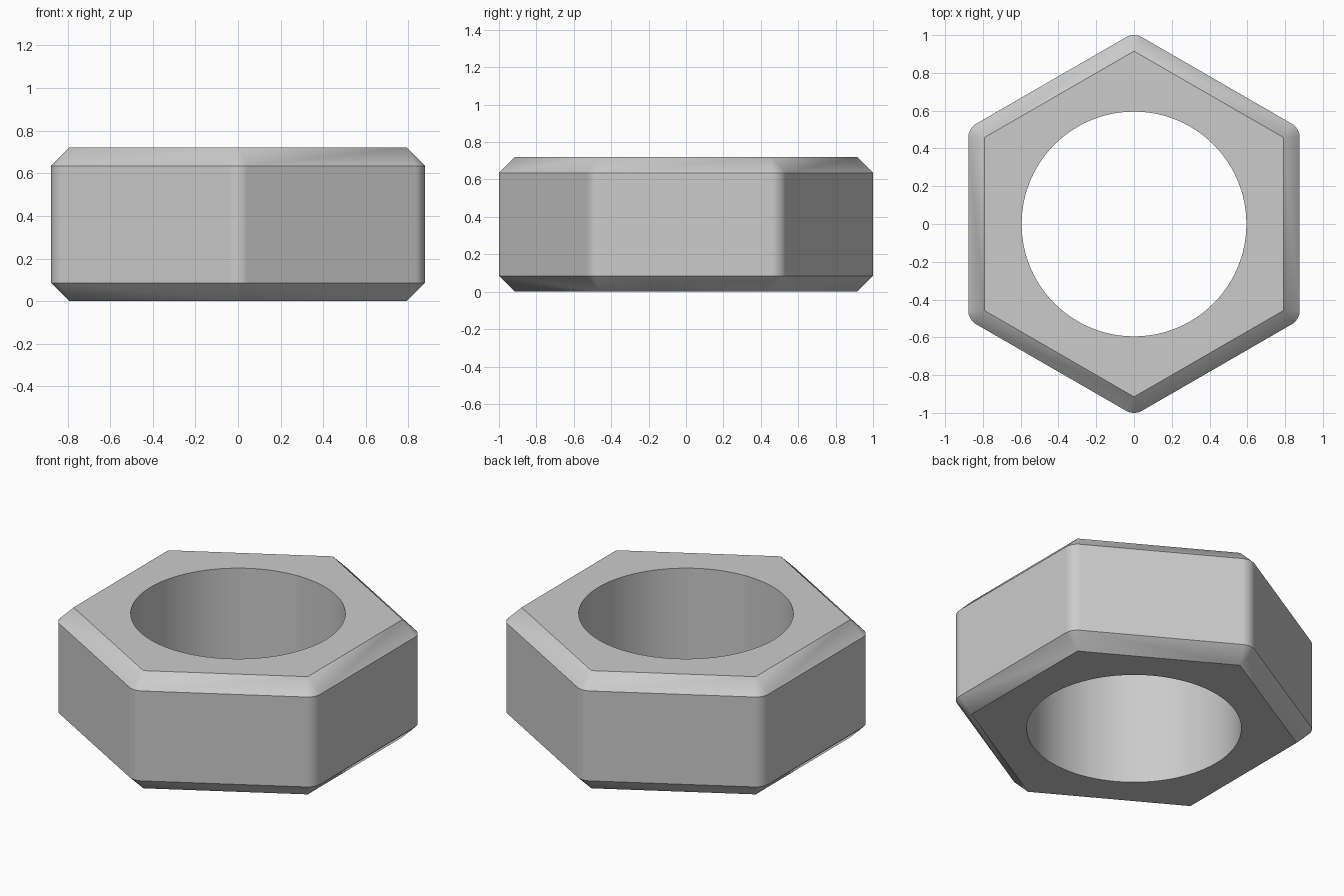
import bpy, bmesh, math

cube = bpy.data.objects.get("Cube")
if cube:
    bpy.data.objects.remove(cube, do_unlink=True)

HEIGHT = 0.72
BEVEL = 0.085            # chamfer size and corner rounding
CORNER = 1.0 - BEVEL     # corner radius of the flat hexagon faces
HOLE = 0.595
ARC = 10                 # segments per rounded corner
SEG = 16                 # hole segments per hexagon side

grey = bpy.data.materials.new("steel_grey")
grey.use_nodes = True
colour = (0.6, 0.6, 0.6, 1)
grey.diffuse_color = colour
grey.node_tree.nodes["Principled BSDF"].inputs["Base Color"].default_value = colour

bm = bmesh.new()


def polar(radius, angle, z, cx=0, cy=0):
    return bm.verts.new((cx + radius * math.cos(angle), cy + radius * math.sin(angle), z))


def hexagon(z):
    return [polar(CORNER, math.radians(30 + 60 * k), z) for k in range(6)]


def rounded_hexagon(z):
    ring = []
    for k in range(6):
        a = math.radians(30 + 60 * k)
        cx, cy = CORNER * math.cos(a), CORNER * math.sin(a)
        for i in range(ARC + 1):
            ring.append(polar(BEVEL, a + math.radians(60 * i / ARC - 30), z, cx, cy))
    return ring


def circle(z):
    n = 6 * SEG
    return [polar(HOLE, math.radians(30) + math.tau * i / n, z) for i in range(n)]


def wall(a, b):
    n = len(a)
    for i in range(n):
        j = (i + 1) % n
        bm.faces.new((a[i], a[j], b[j], b[i]))


# Rounded hexagonal outside and round bore
low, high = rounded_hexagon(BEVEL), rounded_hexagon(HEIGHT - BEVEL)
wall(low, high)
bore_low, bore_high = circle(0), circle(HEIGHT)
wall(bore_high, bore_low)

# Chamfers and flat end faces
for z, ring, bore in ((0, low, bore_low), (HEIGHT, high, bore_high)):
    tips = hexagon(z)
    for k in range(6):
        tip, following = tips[k], tips[(k + 1) % 6]
        start = k * (ARC + 1)
        for i in range(start, start + ARC):
            bm.faces.new((ring[i], ring[i + 1], tip))
        bm.faces.new((ring[start + ARC], ring[(start + ARC + 1) % len(ring)], following, tip))
        arc = [bore[(k * SEG + i) % len(bore)] for i in range(SEG + 1)]
        bm.faces.new([tip, following] + arc[::-1])

bmesh.ops.recalc_face_normals(bm, faces=bm.faces)
mesh = bpy.data.meshes.new("hex_nut")
bm.to_mesh(mesh)
bm.free()
mesh.materials.append(grey)
nut = bpy.data.objects.new("hex_nut", mesh)
bpy.context.collection.objects.link(nut)

# Smooth corners and bore, with flat sides kept flat
bpy.ops.object.select_all(action="DESELECT")
nut.select_set(True)
bpy.context.view_layer.objects.active = nut
bpy.ops.object.shade_smooth_by_angle(angle=math.radians(30))
weighted = nut.modifiers.new("flat_sides", "WEIGHTED_NORMAL")
weighted.keep_sharp = True
